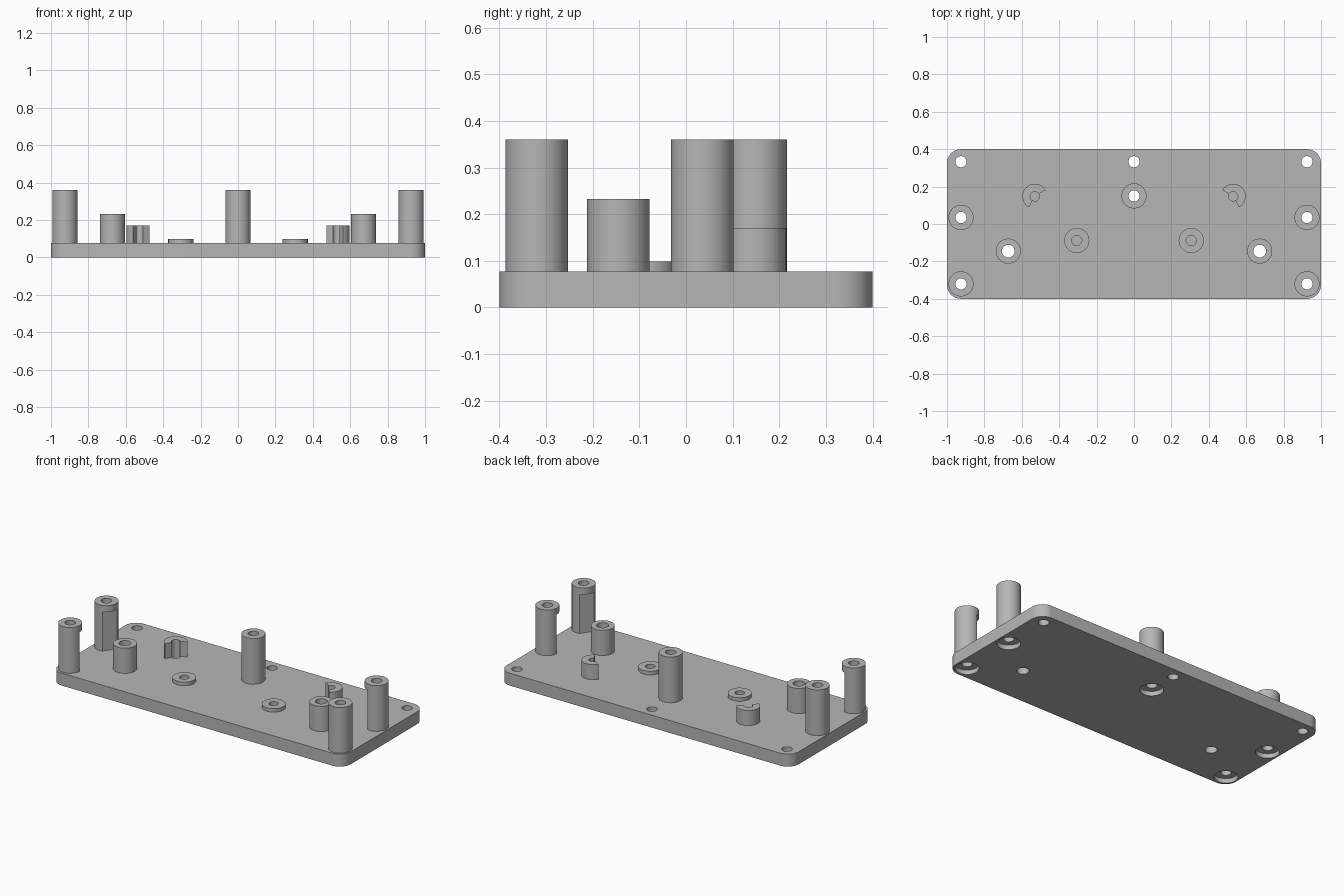
import bpy, bmesh
from math import cos, sin, radians, pi

cube = bpy.data.objects.get("Cube")
if cube:
    bpy.data.objects.remove(cube)

grey = bpy.data.materials.new("plain_grey")
grey.use_nodes = True
colour = (0.47, 0.47, 0.47, 1)
grey.diffuse_color = colour
grey.node_tree.nodes["Principled BSDF"].inputs["Base Color"].default_value = colour

TOP = 0.077      # plate thickness
POST_R = 0.067


def make(name, bm):
    bmesh.ops.recalc_face_normals(bm, faces=bm.faces)
    mesh = bpy.data.meshes.new(name)
    bm.to_mesh(mesh)
    bm.free()
    mesh.materials.append(grey)
    obj = bpy.data.objects.new(name, mesh)
    bpy.context.collection.objects.link(obj)
    return obj


def prism(name, points, z0, z1):
    bm = bmesh.new()
    face = bm.faces.new([bm.verts.new((x, y, z0)) for x, y in points])
    ext = bmesh.ops.extrude_face_region(bm, geom=[face])
    moved = [v for v in ext["geom"] if isinstance(v, bmesh.types.BMVert)]
    bmesh.ops.translate(bm, verts=moved, vec=(0, 0, z1 - z0))
    return make(name, bm)


def arc(x, y, r, a0, a1, n):
    return [(x + r * cos(a0 + (a1 - a0) * i / n), y + r * sin(a0 + (a1 - a0) * i / n))
            for i in range(n + 1)]


def cylinder(name, x, y, z0, z1, r, sides=48):
    return prism(name, arc(x, y, r, 0, 2 * pi, sides)[:-1], z0, z1)


def cut(obj, cutters):
    for c in cutters:
        c.hide_render = True
        mod = obj.modifiers.new("cut", "BOOLEAN")
        mod.operation, mod.solver, mod.object = "DIFFERENCE", "EXACT", c
    deps = bpy.context.evaluated_depsgraph_get()
    mesh = bpy.data.meshes.new_from_object(obj.evaluated_get(deps))
    obj.modifiers.clear()
    obj.data = mesh
    for c in cutters:
        bpy.data.objects.remove(c)


def smooth(obj):
    bpy.ops.object.select_all(action="DESELECT")
    obj.select_set(True)
    bpy.context.view_layer.objects.active = obj
    bpy.ops.object.shade_smooth_by_angle(angle=radians(30))


def chord_cutter(x, y, angle):
    # box that shaves a flat onto a post below its cap
    ux, uy = cos(angle), sin(angle)
    pts = [(x + ux * d - uy * w, y + uy * d + ux * w)
           for d, w in ((0.051, -0.1), (0.1, -0.1), (0.1, 0.1), (0.051, 0.1))]
    return prism("flat_cutter", pts, TOP - 0.01, 0.32)


sides = (("left", 1), ("right", -1))
plate_cutters, parts = [], []


def drill(x, y, z0, z1, r):
    plate_cutters.append(cylinder("drill", x, y, z0, z1, r))


def post(name, x, y, height, hole, extra=()):
    obj = cylinder(name, x, y, TOP, height, POST_R)
    cut(obj, [cylinder("drill", x, y, 0, height + 0.1, hole), *extra])
    parts.append(obj)


def tall_post(name, x, y, extra=()):
    post(name, x, y, 0.36, 0.03, extra)
    drill(x, y, -0.1, 0.2, 0.03)
    drill(x, y, -0.1, 0.028, 0.066)      # screw head recess


tall_post("centre_post", 0, 0.15)
drill(0, 0.333, -0.1, 0.2, 0.03)

for side, s in sides:
    # tall corner and side posts, with a flat facing the short post
    for label, y, a in (("front", -0.32, 35), ("rear", 0.035, -35)):
        x = s * 0.925
        angle = radians(a if s < 0 else 180 - a)
        tall_post(f"{side}_{label}_post", x, y, [chord_cutter(x, y, angle)])
    # rear plate holes
    drill(s * 0.925, 0.333, -0.1, 0.2, 0.03)
    # short posts
    post(f"{side}_short_post", s * 0.672, -0.145, 0.233, 0.034)
    drill(s * 0.672, -0.145, -0.1, 0.2, 0.034)
    # low bosses
    post(f"{side}_low_boss", s * 0.306, -0.088, 0.099, 0.027)
    drill(s * 0.306, -0.088, 0.03, 0.2, 0.027)
    # posts with an open inner sector
    x, y = s * 0.53, 0.148
    a0, a1 = radians(-118), radians(30)
    if s > 0:
        a0, a1 = pi - a1, pi - a0
    wedge = prism("wedge_cutter", [(x, y)] + arc(x, y, 0.12, a0, a1, 8), 0, 0.3)
    post(f"{side}_open_post", x, y, 0.17, 0.025, [wedge])
    drill(x, y, 0.03, 0.2, 0.025)

# base plate with rounded corners
outline = []
R = 0.075
for i, (sx, sy) in enumerate(((1, 1), (-1, 1), (-1, -1), (1, -1))):
    outline += arc(sx * (1 - R), sy * (0.4 - R), R, i * pi / 2, (i + 1) * pi / 2, 12)
plate = prism("base_plate", outline, 0, TOP)
cut(plate, plate_cutters)
parts.append(plate)

for p in parts:
    smooth(p)
